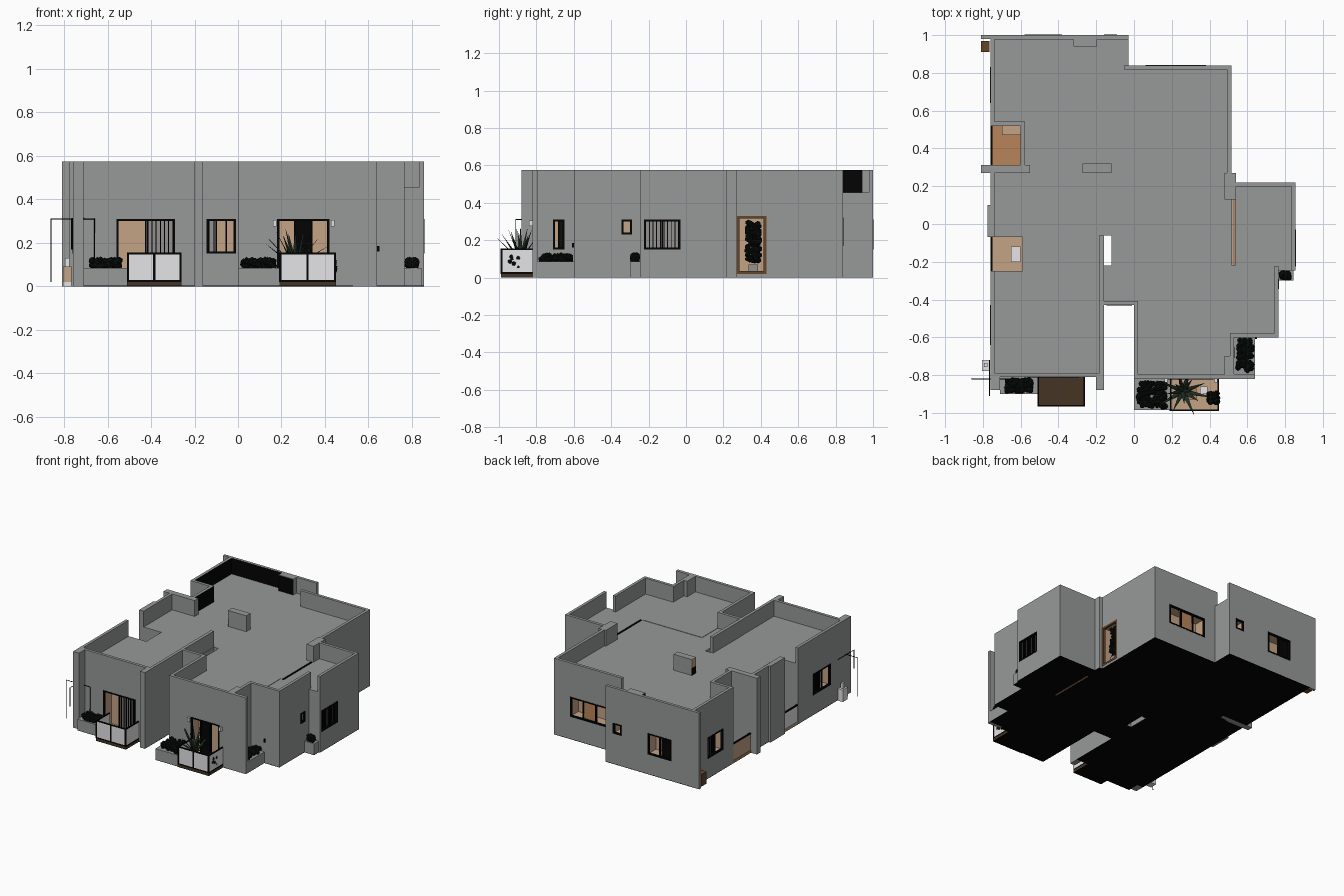
import bpy, bmesh, math, random
from mathutils import Vector, Matrix

random.seed(4)
if "Cube" in bpy.data.objects:
    bpy.data.objects.remove(bpy.data.objects["Cube"], do_unlink=True)

PALETTE = {
    "grey_plaster": (0.31, 0.32, 0.315),
    "black_metal": (0.001, 0.001, 0.001),
    "white_panel": (0.84, 0.84, 0.86),
    "tan_interior": (0.56, 0.37, 0.24),
    "orange_wood": (0.48, 0.23, 0.10),
    "dark_brown_deck": (0.06, 0.035, 0.018),
    "brown_door": (0.13, 0.06, 0.022),
    "dark_green_leaf": (0.003, 0.006, 0.004),
    "light_grey_curtain": (0.30, 0.29, 0.28),
    "palm_green": (0.015, 0.028, 0.018),
}
NAMES = list(PALETTE)
GREY, BLACK, WHITE, TAN, ORANGE, DECK, DOOR, LEAF, CURTAIN, PALM = range(len(NAMES))
for name, rgb in PALETTE.items():
    mat = bpy.data.materials.new(name)
    mat.use_nodes = True
    mat.diffuse_color = (*rgb, 1)
    mat.node_tree.nodes["Principled BSDF"].inputs["Base Color"].default_value = (*rgb, 1)

ROOF, TOP, THICK = 0.455, 0.575, 0.022


def finish(name, bm):
    mesh = bpy.data.meshes.new(name)
    bm.to_mesh(mesh)
    bm.free()
    for material_name in NAMES:
        mesh.materials.append(bpy.data.materials[material_name])
    obj = bpy.data.objects.new(name, mesh)
    bpy.context.collection.objects.link(obj)
    return obj


def add_box(bm, x, y, z, colour=GREY):
    """Box spanning the three given (low, high) ranges."""
    size = [abs(r[1] - r[0]) for r in (x, y, z)]
    centre = [(r[0] + r[1]) / 2 for r in (x, y, z)]
    made = bmesh.ops.create_cube(bm, size=1, matrix=Matrix.Translation(centre) @ Matrix.Diagonal((*size, 1)))
    faces = {f for v in made["verts"] for f in v.link_faces}
    for face in faces:
        face.material_index = colour
    return faces


def box(name, x, y, z, colour=GREY):
    bm = bmesh.new()
    add_box(bm, x, y, z, colour)
    return finish(name, bm)


def prism(name, points, low, high, colour):
    bm = bmesh.new()
    face = bm.faces.new([bm.verts.new((px, py, low)) for px, py in points])
    grown = bmesh.ops.extrude_face_region(bm, geom=[face])
    top = [g for g in grown["geom"] if isinstance(g, bmesh.types.BMVert)]
    bmesh.ops.translate(bm, verts=top, vec=(0, 0, high - low))
    bmesh.ops.recalc_face_normals(bm, faces=bm.faces)
    for f in bm.faces:
        f.material_index = colour
    return finish(name, bm)


# Building footprint, counter-clockwise, with two side courts as notches
OUTLINE = [(-0.76, -0.81), (-0.16, -0.81), (-0.16, -0.43), (0, -0.43), (0, -0.82),
           (0.53, -0.82), (0.53, -0.6), (0.765, -0.6), (0.765, -0.245), (0.855, -0.245),
           (0.855, 0.22), (0.54, 0.22), (0.54, 0.27), (0.515, 0.27), (0.515, 0.84),
           (-0.03, 0.84), (-0.03, 1), (-0.25, 1), (-0.76, 1), (-0.76, 0.52),
           (-0.6, 0.52), (-0.6, 0.31), (-0.76, 0.31), (-0.76, -0.07),
           (-0.59, -0.07), (-0.59, -0.25), (-0.76, -0.25)]
body = prism("house_body", OUTLINE, 0.004, ROOF, GREY)
base = prism("base_plate", OUTLINE[:19], 0, 0.004, BLACK)

# Parapets follow the footprint, leaving some edges open
OPEN_EDGES, DARK_EDGES = {8, 12, 15, 23, 24, 25}, {17, 18, 20}
bm = bmesh.new()
count = len(OUTLINE)
for i in set(range(count)) - OPEN_EDGES:
    before, p, q, after = [Vector(OUTLINE[(i + k) % count]) for k in (-1, 0, 1, 2)]
    along = (q - p).normalized()
    inward = Vector((-along.y, along.x))
    if (p - before).cross(along) < -1e-5:
        p = p - along * THICK
    if along.cross(after - q) < -1e-5:
        q = q + along * THICK
    r = q + inward * THICK
    faces = add_box(bm, sorted((p.x, r.x)), sorted((p.y, r.y)), (ROOF, TOP))
    bm.normal_update()
    for f in faces:
        if i in DARK_EDGES and f.normal.xy.dot(inward) > 0.9:
            f.material_index = BLACK
finish("parapet", bm)

# Upstands, columns and wing walls
box("roof_wall_middle", (-0.184, -0.16), (-0.43, -0.06), (ROOF, TOP))
box("right_roof_panel", (0.02, 0.51), (-0.8, -0.22), (ROOF, ROOF + 0.003))
box("roof_block", (-0.27, -0.12), (0.27, 0.32), (ROOF, TOP))
box("roof_block_tan_end", (-0.273, -0.27), (0.27, 0.32), (0.51, TOP), TAN)
box("roof_block_dark_end", (-0.273, -0.27), (0.27, 0.32), (ROOF, 0.51), BLACK)
box("back_column", (-0.32, -0.2), (0.94, 0.98), (ROOF, TOP - 0.003), BLACK)
box("back_column_cap", (-0.32, -0.2), (0.94, 0.98), (TOP - 0.003, TOP))
box("back_column_side", (-0.2, -0.197), (0.94, 0.98), (ROOF, TOP))
box("right_column", (0.48, 0.54), (0.13, 0.27), (ROOF, TOP))
box("front_right_column", (0.48, 0.51), (-0.8, -0.7), (ROOF, TOP))
box("side_wing_wall", (-0.81, -0.55), (0.27, 0.312), (0, TOP))
box("back_wing_wall", (-0.81, -0.76), (0.98, 1), (0, TOP))
box("front_wing_wall", (0.53, 0.64), (-0.82, -0.795), (0, TOP))
box("middle_wing_wall", (-0.2, -0.16), (-0.88, -0.81), (0, TOP))
box("left_wing_wall", (-0.76, -0.71), (-0.88, -0.81), (0, TOP))
box("left_pilaster", (-0.775, -0.76), (-0.07, 0.1), (0, TOP))
box("roof_slot_floor", (0.521, 0.534), (-0.219, 0.129), (0, 0.3), ORANGE)

# One cutter gathers the light well, the roof slot and every wall recess
cutter = bmesh.new()
add_box(cutter, (-0.158, -0.12), (-0.22, -0.06), (-1, 1))
add_box(cutter, (0.52, 0.535), (-0.22, 0.13), (-1, 1), BLACK)


def opening(name, axis, plane, side, span, z, panes, trim=BLACK, w=0.01):
    """Framed window or door; tan panes stay open to the recess behind."""
    bm = bmesh.new()

    def plate(mesh, a, zz, near, far, colour):
        flat = sorted((plane + side * near, plane + side * far))
        add_box(mesh, *((flat, a) if axis == "x" else (a, flat)), zz, colour)

    (a0, a1), (z0, z1) = span, z
    step = (a1 - a0) / len(panes)
    plate(cutter, span, z, 0.02, -0.1, TAN)
    for n, colour in enumerate(panes):
        left = a0 + n * step
        if n:
            plate(bm, (left - w / 3, left + w / 3), z, -0.012, 0, trim)
        if colour != TAN:
            plate(bm, (left, left + step), z, -0.025, -0.02, colour)
        if colour == CURTAIN:
            bars = max(2, round(step / 0.019))
            for k in range(bars):
                bar = left + (k + 0.5) * step / bars
                plate(bm, (bar - 0.0025, bar + 0.0025), z, -0.02, -0.012, BLACK)
    for edge in ((a0, a0 + w), (a1 - w, a1)):
        plate(bm, edge, z, -0.015, 0.002, trim)
    for edge in ((z0, z0 + w), (z1 - w, z1)):
        plate(bm, span, edge, -0.015, 0.002, trim)
    finish(name, bm)


# Windows and doors
MID, HIGH, TALL = (0.15, 0.31), (0.23, 0.31), (0.02, 0.31)
opening("front_left_door", "y", -0.81, -1, (-0.56, -0.29), TALL, (TAN, CURTAIN))
opening("front_middle_window", "y", -0.43, -1, (-0.145, -0.01), MID, (CURTAIN, TAN, TAN))
opening("front_right_door", "y", -0.82, -1, (0.18, 0.42), TALL, (TAN, BLACK, TAN))
opening("planter_window", "x", 0.53, 1, (-0.71, -0.65), MID, (TAN, LEAF))
opening("right_small_window", "x", 0.765, 1, (-0.345, -0.29), HIGH, (TAN,))
opening("right_window", "x", 0.855, 1, (-0.225, -0.03), MID, (CURTAIN, CURTAIN))
opening("entrance_door", "x", 0.515, 1, (0.272, 0.43), (0.02, 0.33), (TAN,), DOOR, 0.015)
opening("back_right_window", "y", 0.84, 1, (0.06, 0.38), (0.17, 0.32), (TAN, ORANGE, TAN))
opening("back_small_window", "y", 1, 1, (-0.16, -0.09), HIGH, (TAN,))
opening("back_left_window", "y", 1, 1, (-0.58, -0.38), MID, (BLACK, TAN))
opening("left_back_window", "x", -0.76, -1, (0.64, 0.83), MID, (TAN, CURTAIN))
opening("left_front_window", "x", -0.76, -1, (-0.64, -0.43), MID, (TAN, CURTAIN))
for lamp_x in (0.17, 0.435):
    box("wall_lamp", (lamp_x - 0.008, lamp_x + 0.008), (-0.84, -0.82), (0.275, 0.305), WHITE)
box("wall_switch", (0.64, 0.65), (-0.61, -0.6), (0.16, 0.185), BLACK)

cutter_object = finish("opening_cutter", cutter)
cutter_object.hide_render = True
cutter_object.hide_viewport = True
for target in (body, base):
    cut = target.modifiers.new("openings", "BOOLEAN")
    cut.operation = "DIFFERENCE"
    cut.solver = "EXACT"
    cut.object = cutter_object


def balcony(name, x, y, floor):
    """Deck with white panels and a black frame on three sides."""
    (x0, x1), (y0, y1), t, rail = x, y, 0.008, 0.155
    bm = bmesh.new()
    add_box(bm, x, y, (0, 0.003), BLACK)
    add_box(bm, x, y, (0.003, 0.02), DECK)
    add_box(bm, (x0 + t, x1 - t), (y0 + t, y1), (0.02, 0.024), floor)
    sides = [(x, (y0, y0 + t)), ((x0, x0 + t), y), ((x1 - t, x1), y)]
    for sx, sy in sides:
        add_box(bm, sx, sy, (0.03, rail - t), WHITE)
        add_box(bm, sx, sy, (rail - t, rail), BLACK)
        add_box(bm, sx, sy, (0.02, 0.03), BLACK)
    for px in (x0, (x0 + x1) / 2 - t / 2, x1 - t):
        add_box(bm, (px - 0.001, px + t + 0.001), (y0 - 0.001, y0 + t), (0.02, rail), BLACK)
    finish(name, bm)


balcony("left_balcony", (-0.51, -0.26), (-0.965, -0.81), DECK)
balcony("right_balcony", (0.19, 0.45), (-0.99, -0.82), TAN)
box("balcony_table", (0.27, 0.33), (-0.93, -0.87), (0.024, 0.08), ORANGE)
box("balcony_chair", (0.35, 0.39), (-0.9, -0.86), (0.024, 0.06), WHITE)

# Side courts with floors and railings
box("back_court_floor", (-0.76, -0.6), (0.31, 0.52), (0.004, 0.02), ORANGE)
box("back_court_step", (-0.7, -0.6), (0.47, 0.52), (0.02, 0.03), TAN)
box("front_court_floor", (-0.76, -0.59), (-0.25, -0.07), (0.004, 0.02), TAN)
box("front_court_seat", (-0.65, -0.6), (-0.2, -0.12), (0.02, 0.08), WHITE)
for y0, y1, panel in ((0.312, 0.52, TAN), (-0.25, -0.07, WHITE)):
    bm = bmesh.new()
    add_box(bm, (-0.757, -0.752), (y0, y1), (0.02, 0.14), panel)
    add_box(bm, (-0.76, -0.75), (y0, y1), (0.14, 0.15), BLACK)
    finish("court_railing", bm)


# Planters and shrubs
def shrub(name, x, y, z, blobs=140, radius=0.015):
    bm = bmesh.new()
    for _ in range(blobs):
        spot = Vector([random.uniform(r[0] + radius, r[1] - radius) for r in (x, y, z)])
        bmesh.ops.create_icosphere(bm, subdivisions=1, radius=radius * random.uniform(0.7, 1.2),
                                   matrix=Matrix.Translation(spot))
    for f in bm.faces:
        f.material_index = LEAF
    finish(name, bm)


PLANTERS = {"left": ((-0.71, -0.51), (-0.9, -0.81), (-0.69, -0.53)),
            "centre": ((0, 0.19), (-0.985, -0.82), (0.01, 0.18)),
            "side": ((0.53, 0.64), (-0.795, -0.6), (0.535, 0.64)),
            "rear": ((0.765, 0.845), (-0.3, -0.245), (0.765, 0.835))}
for name, (px, py, bush) in PLANTERS.items():
    box(name + "_planter", px, py, (0.003, 0.085))
    box(name + "_planter_base", px, py, (0, 0.003), BLACK)
    shrub(name + "_shrub", bush, py, (0.075, 0.135))
shrub("balcony_shrub", (0.38, 0.46), (-0.96, -0.88), (0.03, 0.145), 60)
shrub("entrance_plant", (0.43, 0.512), (0.31, 0.41), (0.07, 0.31))
box("entrance_pot", (0.45, 0.5), (0.335, 0.385), (0.02, 0.07), CURTAIN)

# Long-leaved balcony plant
bm = bmesh.new()
for n in range(14):
    heading, lean = n * 2.4, 0.25 + 0.06 * n
    turn = Matrix.Rotation(heading, 4, "Z") @ Matrix.Rotation(lean, 4, "Y")
    place = Matrix.Translation((0.26, -0.885, 0.09)) @ turn @ Matrix.Translation((0, 0, 0.09))
    bmesh.ops.create_cone(bm, segments=4, radius1=0.016, radius2=0.001, depth=0.18,
                          cap_ends=True, matrix=place @ Matrix.Diagonal((0.3, 1, 1, 1)))
for f in bm.faces:
    f.material_index = PALM
finish("balcony_palm", bm)

# Small outdoor items on the left side
box("outdoor_cabinet", (-0.81, -0.765), (0.91, 0.97), (0.01, 0.1), DOOR)
box("outdoor_pedestal", (-0.805, -0.765), (-0.775, -0.72), (0, 0.09), WHITE)
box("pedestal_front", (-0.805, -0.765), (-0.779, -0.775), (0.02, 0.09), TAN)
box("pedestal_top", (-0.795, -0.775), (-0.757, -0.737), (0.09, 0.13), WHITE)


# Thin hanging frames at the front left corner
def rod(name, points):
    curve = bpy.data.curves.new(name, "CURVE")
    curve.dimensions = "3D"
    curve.bevel_depth = 0.003
    curve.bevel_resolution = 0
    line = curve.splines.new("POLY")
    line.points.add(len(points) - 1)
    for point, co in zip(line.points, points):
        point.co = (*co, 1)
    curve.materials.append(bpy.data.materials["black_metal"])
    bpy.context.collection.objects.link(bpy.data.objects.new(name, curve))


rod("wide_hanging_frame", [(-0.86, -0.82, 0.02), (-0.86, -0.82, 0.31), (-0.76, -0.82, 0.31)])
rod("deep_hanging_frame", [(-0.765, -0.72, 0.31), (-0.765, -0.91, 0.31), (-0.765, -0.91, 0.17)])
rod("short_hanging_frame", [(-0.71, -0.82, 0.31), (-0.66, -0.82, 0.31), (-0.66, -0.82, 0.12)])
